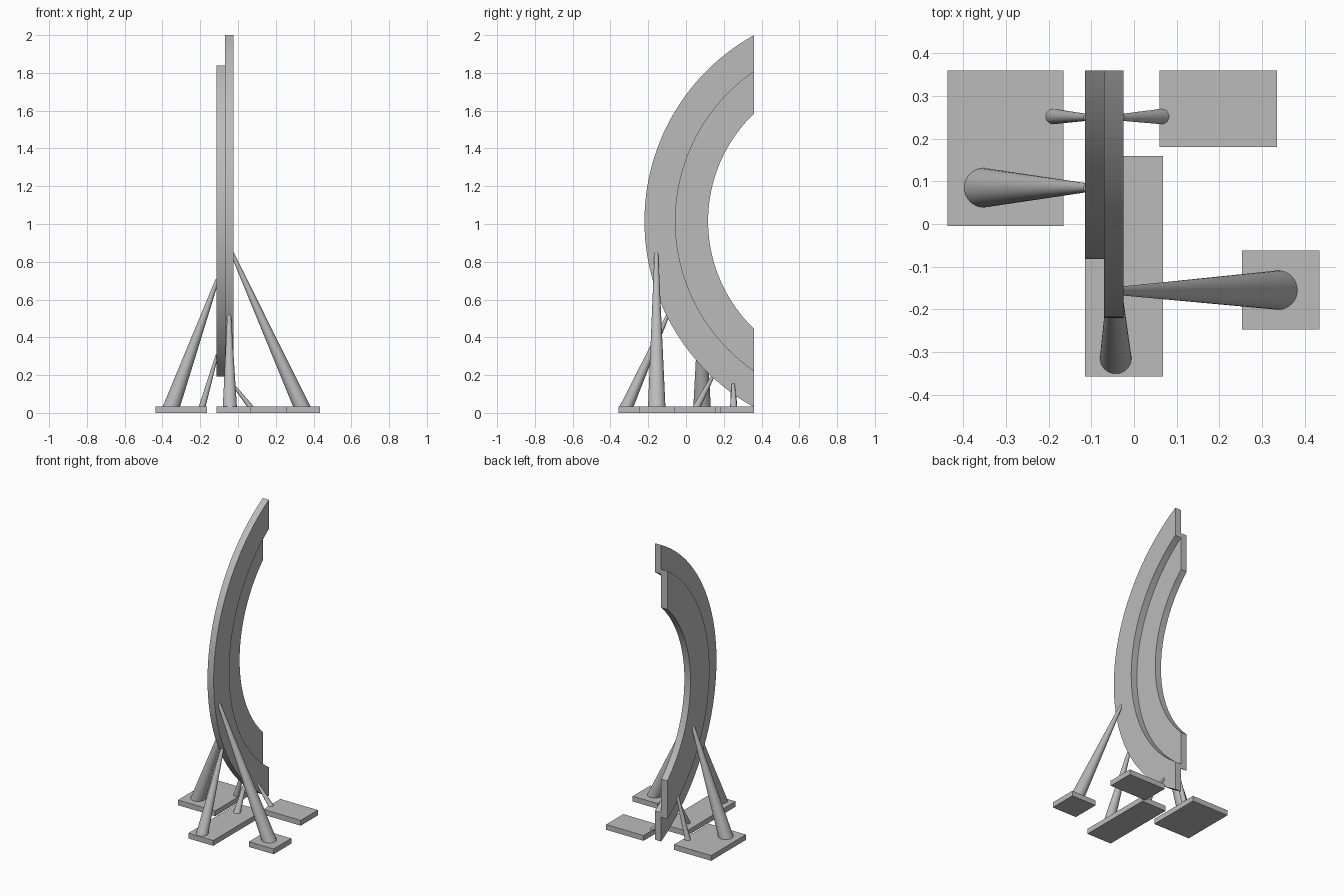
import bpy, bmesh
from math import asin, sin, cos, pi, radians
from mathutils import Vector

cube = bpy.data.objects.get("Cube")
if cube:
    bpy.data.objects.remove(cube, do_unlink=True)

grey = bpy.data.materials.new("plain_grey")
grey.use_nodes = True
grey.diffuse_color = (0.5, 0.5, 0.5, 1)
grey.node_tree.nodes["Principled BSDF"].inputs["Base Color"].default_value = (0.5, 0.5, 0.5, 1)

BACK = 0.36                 # vertical plane that trims the arcs
CENTRE = Vector((0, 0.906, 1.015))
PAD_TOP = 0.035


def finish(name, bm, smooth=True):
    bmesh.ops.recalc_face_normals(bm, faces=bm.faces)
    mesh = bpy.data.meshes.new(name)
    bm.to_mesh(mesh)
    bm.free()
    mesh.materials.append(grey)
    ob = bpy.data.objects.new(name, mesh)
    bpy.context.collection.objects.link(ob)
    if smooth:
        bpy.ops.object.select_all(action='DESELECT')
        ob.select_set(True)
        bpy.context.view_layer.objects.active = ob
        bpy.ops.object.shade_smooth_by_angle(angle=radians(35))
    return ob


def arc_plate(name, x0, x1, inner, outer, steps=64):
    """Flat ring segment, both edges ending on the back plane."""
    bm = bmesh.new()
    reach = CENTRE.y - BACK
    sections = []
    for i in range(steps + 1):
        t = 2 * i / steps - 1
        ring = []
        for r, x in ((inner, x0), (outer, x0), (outer, x1), (inner, x1)):
            a = t * (pi / 2 - asin(reach / r))
            ring.append(bm.verts.new((x, CENTRE.y - r * cos(a), CENTRE.z + r * sin(a))))
        sections.append(ring)
    for a, b in zip(sections, sections[1:]):
        for k in range(4):
            n = (k + 1) % 4
            bm.faces.new((a[k], a[n], b[n], b[k]))
    bm.faces.new(sections[0])
    bm.faces.new(sections[-1])
    finish(name, bm)


def pad(name, x0, x1, y0, y1):
    bm = bmesh.new()
    bmesh.ops.create_cube(bm, size=1)
    for v in bm.verts:
        v.co = (x1 if v.co.x > 0 else x0, y1 if v.co.y > 0 else y0,
                PAD_TOP if v.co.z > 0 else 0)
    finish(name, bm, False)


def strut(name, foot, head, r_foot, r_head, sides=32):
    """Leaning tapered strut with level ends."""
    bm = bmesh.new()
    rings = []
    for (x, y, z), r in (((*foot, PAD_TOP), r_foot), (head, r_head)):
        rings.append([bm.verts.new((x + r * cos(2 * pi * i / sides),
                                    y + r * sin(2 * pi * i / sides), z))
                      for i in range(sides)])
    low, high = rings
    for i in range(sides):
        n = (i + 1) % sides
        bm.faces.new((low[i], low[n], high[n], high[i]))
    bm.faces.new(low)
    bm.faces.new(high)
    finish(name, bm)


# Two overlapping crescent plates
arc_plate("outer_arc", -0.07, -0.025, 0.962, 1.126)
arc_plate("inner_arc", -0.115, -0.07, 0.789, 0.988)

# Base pads
pad("right_pad", -0.437, -0.165, -0.005, BACK)
pad("left_back_pad", 0.06, 0.335, 0.18, BACK)
pad("middle_pad", -0.115, 0.068, -0.357, 0.16)
pad("left_front_pad", 0.253, 0.435, -0.247, -0.062)

# Supporting struts
strut("left_front_strut", (0.337, -0.155), (-0.033, -0.157, 0.85), 0.046, 0.01)
strut("right_strut", (-0.352, 0.085), (-0.108, 0.085, 0.71), 0.046, 0.01)
strut("front_strut", (-0.043, -0.314), (-0.047, -0.095, 0.52), 0.037, 0.01)
strut("middle_strut", (-0.047, 0.058), (-0.047, 0.145, 0.2), 0.022, 0.009)
strut("right_back_strut", (-0.189, 0.252), (-0.11, 0.25, 0.31), 0.018, 0.008)
strut("left_back_strut", (0.064, 0.252), (-0.03, 0.25, 0.155), 0.018, 0.008)
